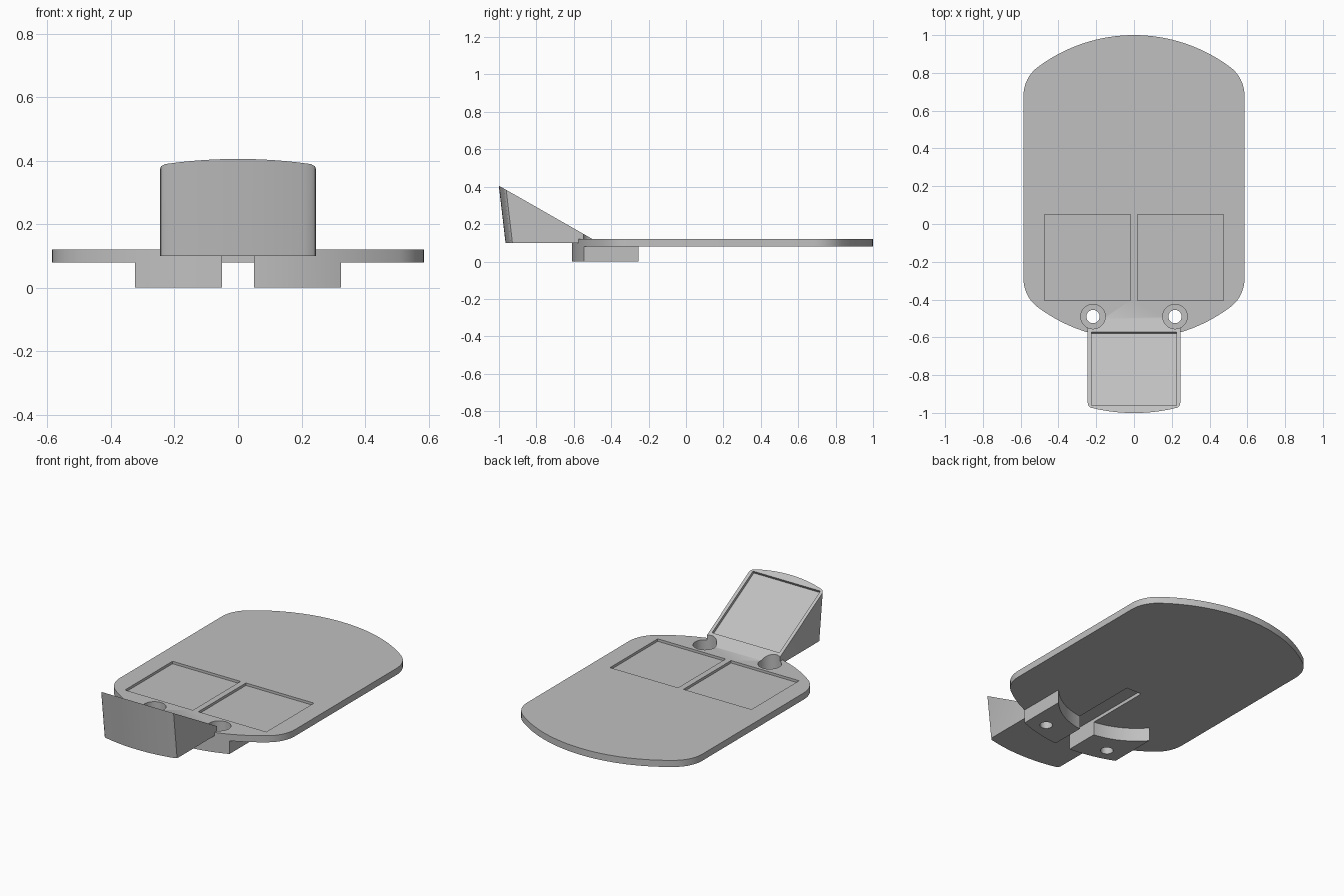
import bpy, bmesh, math
from mathutils import Vector, Matrix

cube = bpy.data.objects.get("Cube")
if cube:
    bpy.data.objects.remove(cube, do_unlink=True)

grey = bpy.data.materials.new("plain grey")
grey.use_nodes = True
grey.diffuse_color = (0.53, 0.53, 0.53, 1)
grey.node_tree.nodes["Principled BSDF"].inputs["Base Color"].default_value = (0.53, 0.53, 0.53, 1)


def make_object(name, bm):
    bmesh.ops.recalc_face_normals(bm, faces=bm.faces)
    mesh = bpy.data.meshes.new(name)
    bm.to_mesh(mesh)
    bm.free()
    mesh.materials.append(grey)
    obj = bpy.data.objects.new(name, mesh)
    bpy.context.collection.objects.link(obj)
    return obj


def prism(outline, z0, z1, lean=0.0):
    """Extrude a plan outline upward, optionally leaning along y."""
    bm = bmesh.new()
    face = bm.faces.new([bm.verts.new((x, y, z0)) for x, y in outline])
    new = bmesh.ops.extrude_face_region(bm, geom=[face])["geom"]
    verts = [v for v in new if isinstance(v, bmesh.types.BMVert)]
    bmesh.ops.translate(bm, verts=verts, vec=(0, lean, z1 - z0))
    return bm


def arc(cx, cy, r, a0, a1, n):
    steps = [math.radians(a0 + (a1 - a0) * i / n) for i in range(n + 1)]
    return [(cx + r * math.cos(a), cy + r * math.sin(a)) for a in steps]


def box(name, x0, x1, y0, y1, z0, z1):
    return make_object(name, prism([(x0, y0), (x1, y0), (x1, y1), (x0, y1)], z0, z1))


def combine(target, tool, operation):
    """Apply a boolean and discard the tool."""
    tool.hide_render = True
    mod = target.modifiers.new(operation, "BOOLEAN")
    mod.operation, mod.solver, mod.object = operation, "EXACT", tool
    bpy.context.view_layer.objects.active = target
    bpy.ops.object.modifier_apply(modifier=mod.name)
    bpy.data.objects.remove(tool, do_unlink=True)


# Plate outline: broad end arcs blended into straight sides
half, R, r, mid = 0.585, 0.85, 0.188, 0.195
blend_y = 0.68
turn = math.degrees(math.atan2(blend_y - (1 - R), half - r))
quarter = arc(half - r, blend_y, r, 0, turn, 10) + arc(0, 1 - R, R, turn, 90, 16)[1:]
back = quarter + [(-x, y) for x, y in reversed(quarter[:-1])]
outline = back + [(-x, 2 * mid - y) for x, y in back]
paddle = make_object("paddle_plate", prism(outline, 0, 0.12))

# Clear the underside, leaving the mounting block with its hollow back
bx, by, sag = 0.325, -0.255, 0.15
br = (bx * bx + sag * sag) / (2 * sag)
spread = math.degrees(math.asin(bx / br))
hollow = arc(0, by - sag + br, br, 270 - spread, 270 + spread, 32)
clear = [(-1, -1), (-bx, -1)] + hollow + [(bx, -1), (1, -1), (1, 2), (-1, 2)]
combine(paddle, make_object("underside_cutter", prism(clear, -0.1, 0.08)), "DIFFERENCE")

# Sloped display wedge with a bowed, leaning front
w = 0.245
bow = math.degrees(math.asin(0.23))
front = arc(0, 0.035, 1.0, 270 - bow, 270 + bow, 20)
plan = [(-w, -0.4), (-w, -0.915), (-0.242, -0.928)] + front
plan += [(0.242, -0.928), (w, -0.915), (w, -0.4)]
bm = prism(plan, 0.1, 0.5, -0.4 * 0.117)
slope = math.atan2(0.285, 0.5)
normal = Vector((0, math.sin(slope), math.cos(slope)))
cut = bmesh.ops.bisect_plane(bm, geom=bm.verts[:] + bm.edges[:] + bm.faces[:],
                             plane_co=(0, -0.5, 0.12), plane_no=normal, clear_outer=True)
bmesh.ops.edgeloop_fill(bm, edges=[e for e in cut["geom_cut"] if isinstance(e, bmesh.types.BMEdge)])
combine(paddle, make_object("display_wedge", bm), "UNION")

# Shallow pocket in the sloped face
bm = bmesh.new()
bmesh.ops.create_cube(bm, size=1)
y = -0.766
centre = Vector((0, y, 0.12 - (y + 0.5) * math.tan(slope)))
bm.transform(Matrix.Translation(centre) @ Matrix.Rotation(-slope, 4, "X")
             @ Matrix.Diagonal((0.45, 0.45, 0.034, 1)))
combine(paddle, make_object("wedge_pocket", bm), "DIFFERENCE")

# Two square pockets and two counterbored screw holes
for side in (-1, 1):
    xs = sorted((side * 0.018, side * 0.473))
    combine(paddle, box("plate_pocket", xs[0], xs[1], -0.405, 0.05, 0.105, 0.2), "DIFFERENCE")
    for radius, z0, z1 in ((0.065, 0.05, 0.5), (0.035, -0.1, 0.2)):
        ring = arc(side * 0.217, -0.49, radius, 0, 360, 40)[:-1]
        combine(paddle, make_object("screw_hole", prism(ring, z0, z1)), "DIFFERENCE")

# Round-topped cable groove through the block
groove = [(-0.05, 0.1)] + [(x, -z) for x, z in arc(0, 0.015, 0.05, 180, 0, 24)] + [(0.05, 0.1)]
bm = prism(groove, -0.75, 0.0)
bm.transform(Matrix.Rotation(math.pi / 2, 4, "X") @ Matrix.Diagonal((1, -1, -1, 1))
             @ Matrix.Diagonal((1, -1, 1, 1)))
# Stand the profile upright: x stays, height becomes z, run becomes y
for v in bm.verts:
    v.co = Vector((v.co.x, -abs(v.co.y), v.co.z))
combine(paddle, make_object("groove_cutter", bm), "DIFFERENCE")

paddle.select_set(True)
bpy.context.view_layer.objects.active = paddle
bpy.ops.object.shade_smooth_by_angle(angle=math.radians(30))
